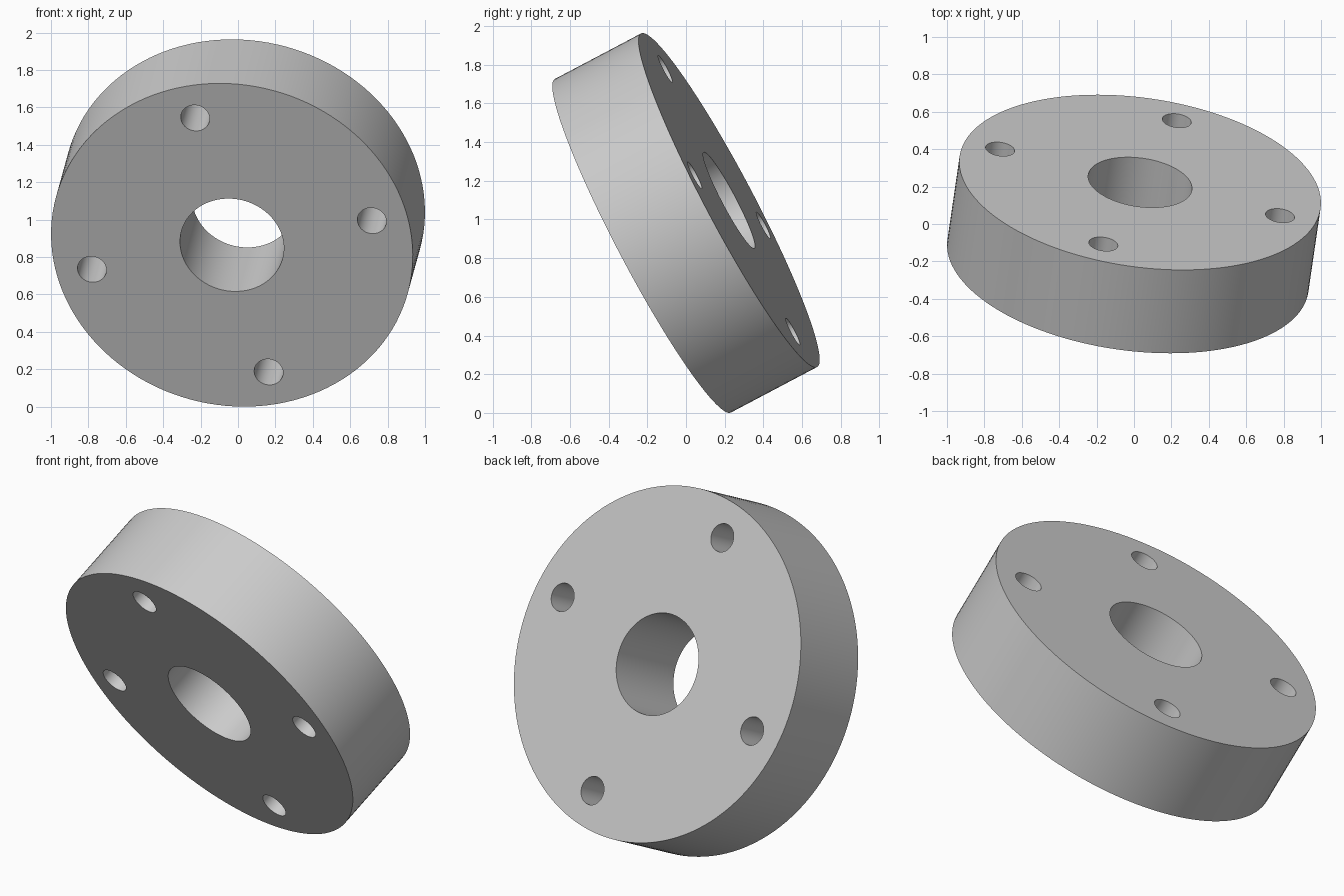
import bpy, math
from mathutils import Matrix, Vector

if "Cube" in bpy.data.objects:
    bpy.data.objects.remove(bpy.data.objects["Cube"])

R, THICK = 0.975, 0.508           # disc
BORE_R = 0.28                     # centre bore
BOLT_R, BOLT_CIRCLE = 0.078, 0.78 # four bolt holes

# Tilted frame: disc axis, and the direction of the first bolt hole
axis = Vector((0.128, 0.877, 0.463)).normalized()
u = Vector((0.749, -0.178, 0.13))
u = (u - axis * u.dot(axis)).normalized()
v = axis.cross(u)
height = R * math.sqrt(1 - axis.z ** 2) + axis.z * THICK / 2
frame = Matrix((u, v, axis)).transposed().to_4x4()
frame.translation = (0, 0, height)


def cylinder(name, radius, depth, sides, x=0, y=0):
    bpy.ops.mesh.primitive_cylinder_add(vertices=sides, radius=radius, depth=depth)
    ob = bpy.context.object
    ob.name = name
    ob.data.transform(frame @ Matrix.Translation((x, y, 0)))
    return ob


# Disc body
disc = cylinder("flange_disc", R, THICK, 128)

# Centre bore and ring of bolt holes
cutters = [cylinder("bore_cutter", BORE_R, THICK * 2, 96)]
for i in range(4):
    a = i * math.pi / 2
    cutters.append(cylinder("bolt_hole_cutter", BOLT_R, THICK * 2, 48,
                            BOLT_CIRCLE * math.cos(a), BOLT_CIRCLE * math.sin(a)))

bpy.ops.object.select_all(action='DESELECT')
disc.select_set(True)
bpy.context.view_layer.objects.active = disc
for c in cutters:
    mod = disc.modifiers.new("hole", 'BOOLEAN')
    mod.operation = 'DIFFERENCE'
    mod.solver = 'EXACT'
    mod.object = c
    bpy.ops.object.modifier_apply(modifier=mod.name)
for c in cutters:
    bpy.data.objects.remove(c)

bpy.ops.object.shade_smooth_by_angle(angle=math.radians(30))
